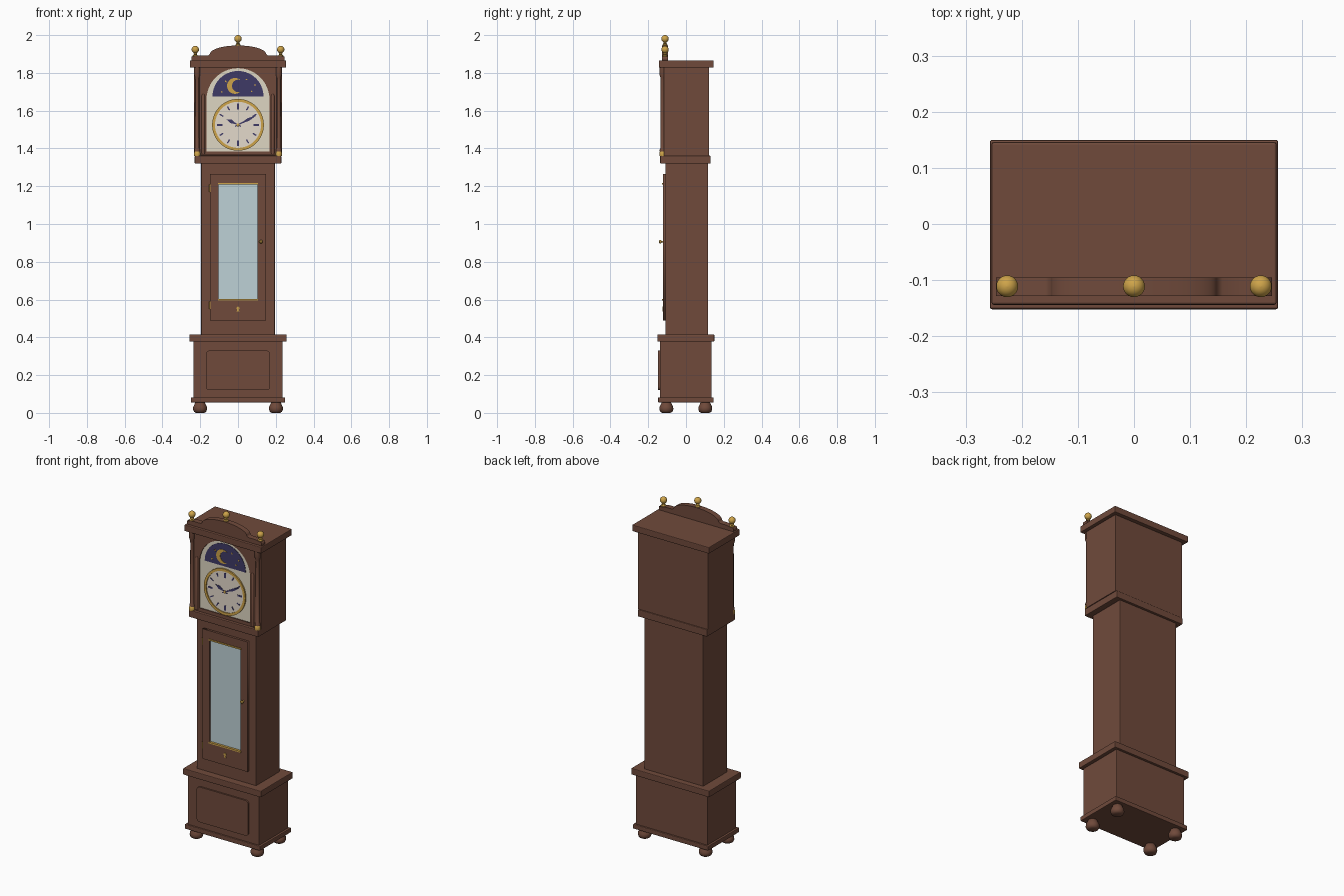
import bpy, bmesh, math
from math import sin, cos, pi, radians

if "Cube" in bpy.data.objects:
    bpy.data.objects.remove(bpy.data.objects["Cube"])


def mat(name, rgb):
    m = bpy.data.materials.new(name)
    lin = [((c / 255 + 0.055) / 1.055) ** 2.4 for c in rgb]
    m.diffuse_color = (*lin, 1)
    m.use_nodes = True
    m.node_tree.nodes["Principled BSDF"].inputs["Base Color"].default_value = m.diffuse_color
    return m


WOOD = mat("brown_wood", (112, 74, 59))
BRASS = mat("brass", (206, 164, 74))
CREAM = mat("cream_plate", (222, 214, 194))
FACE = mat("pale_dial", (228, 218, 203))
NAVY = mat("navy", (62, 58, 102))
GLASS = mat("pale_blue_glass", (190, 209, 214))


def finish(name, bm, m, loc=(0, 0, 0), smooth=False):
    me = bpy.data.meshes.new(name)
    bmesh.ops.recalc_face_normals(bm, faces=bm.faces)
    bm.to_mesh(me)
    bm.free()
    me.materials.append(m)
    ob = bpy.data.objects.new(name, me)
    ob.location = loc
    bpy.context.collection.objects.link(ob)
    if smooth:
        select(ob)
        bpy.ops.object.shade_smooth_by_angle(angle=radians(40))
    return ob


def select(ob):
    bpy.ops.object.select_all(action='DESELECT')
    ob.select_set(True)
    bpy.context.view_layer.objects.active = ob


def box(name, hx, y0, y1, z0, z1, m=WOOD, bevel=0.004, x=0):
    bm = bmesh.new()
    bmesh.ops.create_cube(bm, size=1)
    bmesh.ops.scale(bm, vec=(2 * hx, y1 - y0, z1 - z0), verts=bm.verts)
    ob = finish(name, bm, m, (x, (y0 + y1) / 2, (z0 + z1) / 2))
    if bevel:
        b = ob.modifiers.new("bevel", 'BEVEL')
        b.width, b.segments = bevel, 2
    return ob


def lathe(name, profile, loc, m, seg=24, axis='Z'):
    """Revolve (radius, height) points; axis 'Y' points toward the front."""
    bm = bmesh.new()
    rings = [[bm.verts.new((r * cos(2 * pi * i / seg), r * sin(2 * pi * i / seg), h))
              for i in range(seg)] for r, h in profile]
    for a, b in zip(rings, rings[1:]):
        for i in range(seg):
            j = (i + 1) % seg
            bm.faces.new((a[i], a[j], b[j], b[i]))
    bm.faces.new(rings[0])
    bm.faces.new(rings[-1])
    ob = finish(name, bm, m, loc, True)
    if axis == 'Y':
        ob.rotation_euler.x = pi / 2
    return ob


def plate(name, outlines, y0, y1, m, bevel=0):
    """Extrude (x, z) outlines from y0 to y1; inner outlines become holes."""
    cu = bpy.data.curves.new(name, 'CURVE')
    cu.dimensions, cu.fill_mode = '2D', 'BOTH'
    cu.extrude = (y1 - y0) / 2
    for pts in outlines:
        s = cu.splines.new('POLY')
        s.points.add(len(pts) - 1)
        for p, (x, z) in zip(s.points, pts):
            p.co = (x, z, 0, 1)
        s.use_cyclic_u = True
    cu.materials.append(m)
    ob = bpy.data.objects.new(name, cu)
    ob.location.y = (y0 + y1) / 2
    ob.rotation_euler.x = pi / 2
    bpy.context.collection.objects.link(ob)
    select(ob)
    bpy.ops.object.convert(target='MESH')
    return bpy.context.object


def arc(r, a0, a1, n, cx=0, cz=0, rz=None):
    rz = r if rz is None else rz
    return [(cx + r * cos(radians(a0 + (a1 - a0) * i / n)),
             cz + rz * sin(radians(a0 + (a1 - a0) * i / n))) for i in range(n + 1)]


def circle(r, cx, cz, n=48):
    return arc(r, 0, 360, n, cx, cz)[:-1]


def rect(hx, z0, z1):
    return [(-hx, z0), (hx, z0), (hx, z1), (-hx, z1)]


def turned(pts, angle, cz):
    a = radians(angle)
    return [(x * cos(a) - z * sin(a), cz + x * sin(a) + z * cos(a)) for x, z in pts]


# Feet
foot = [(0.022, 0), (0.032, 0.006), (0.037, 0.018), (0.036, 0.032), (0.029, 0.046), (0.024, 0.058)]
for sx in (-1, 1):
    for y in (-0.104, 0.102):
        lathe("bun_foot", foot, (sx * 0.201, y, 0), WOOD)

# Case, bottom to top
box("plinth", 0.249, -0.148, 0.146, 0.055, 0.082)
box("base_case", 0.236, -0.138, 0.136, 0.08, 0.38, bevel=0.002)
box("base_moulding", 0.257, -0.152, 0.150, 0.377, 0.415)
box("waist_case", 0.195, -0.108, 0.116, 0.41, 1.325, bevel=0.002)
box("hood_moulding", 0.229, -0.137, 0.130, 1.32, 1.362)
box("hood_case", 0.233, -0.116, 0.123, 1.36, 1.835, bevel=0.002)
box("cornice", 0.254, -0.144, 0.146, 1.828, 1.866)

# Raised base panel with rounded corners
corners = [(0.15, 0.31, 0), (-0.15, 0.31, 90), (-0.15, 0.14, 180), (0.15, 0.14, 270)]
panel = [p for cx, cz, a in corners for p in arc(0.02, a, a + 90, 6, cx, cz)]
plate("base_panel", [panel], -0.147, -0.136, WOOD)

# Waist door
plate("door_frame", [rect(0.148, 0.49, 1.265), rect(0.103, 0.60, 1.21)], -0.122, -0.107, WOOD)
box("door_glass", 0.104, -0.112, -0.107, 0.598, 1.212, GLASS, 0)
for z in (0.598, 1.212):
    box("door_brass_strip", 0.106, -0.126, -0.110, z - 0.004, z + 0.004, BRASS, 0)
for z in (0.57, 1.19):
    lathe("door_hinge", [(0.005, -0.02), (0.005, 0.02)], (-0.149, -0.118, z), BRASS, 12)
lathe("door_knob", [(0.005, 0), (0.005, 0.009), (0.009, 0.013), (0.010, 0.018), (0.005, 0.023)],
      (0.121, -0.121, 0.906), BRASS, 16, 'Y')
plate("keyhole_plate", [circle(0.008, 0, 0.555, 16)], -0.125, -0.121, BRASS)
plate("keyhole_plate_tail", [[(-0.008, 0.537), (0.008, 0.537), (0, 0.556)]], -0.124, -0.121, BRASS)

# Hood front: board with an arched opening, dial plate behind it
opening = [(-0.167, 1.385), (0.167, 1.385)] + arc(0.167, 0, 180, 32, 0, 1.658)
plate("hood_front_board", [rect(0.203, 1.365, 1.83), opening], -0.125, -0.115, WOOD)
plate("dial_plate", [opening], -0.119, -0.114, CREAM)
for sx in (-1, 1):
    lathe("hood_door_stile", [(0.009, 1.372), (0.009, 1.68), (0.004, 1.688)],
          (sx * 0.184, -0.123, 0), WOOD, 16)
    lathe("hood_column", [(0.015, 1.385), (0.015, 1.395), (0.011, 1.402), (0.010, 1.76), (0.011, 1.775),
                          (0.016, 1.79), (0.016, 1.83)], (sx * 0.216, -0.124, 0), WOOD, 20)
    lathe("column_brass_foot", [(0.016, 1.36), (0.017, 1.368), (0.016, 1.378), (0.012, 1.387)],
          (sx * 0.216, -0.124, 0), BRASS, 20)

# Moon dial
plate("night_sky", [arc(0.135, 0, 180, 40, 0, 1.675)], -0.121, -0.118, NAVY)
tip = 48
crescent = arc(0.042, tip, 360 - tip, 28, -0.016, 1.731)
(x0, z0), (x1, z1) = crescent[-1], crescent[0]
half = (z1 - z0) / 2
bulge = math.degrees(math.asin(half / 0.033))
crescent += arc(0.033, -bulge, -360 + bulge, 24, x0 + 0.033 * -cos(radians(bulge)), 1.731)[1:-1]
plate("crescent_moon", [crescent], -0.123, -0.120, BRASS)
for x, z in [(-0.085, 1.70), (0.072, 1.703), (0.09, 1.735), (0.045, 1.765), (-0.065, 1.755)]:
    star = [(x + r * sin(k * pi / 5), z + r * cos(k * pi / 5))
            for k in range(10) for r in [0.003 if k % 2 else 0.0065]]
    plate("star", [star], -0.123, -0.120, BRASS)

# Clock dial, hour marks and hands at ten past ten
CZ = 1.525
plate("clock_face", [circle(0.126, 0, CZ)], -0.121, -0.118, FACE)
plate("brass_bezel", [circle(0.137, 0, CZ), circle(0.122, 0, CZ)], -0.127, -0.118, BRASS)
for h in range(12):
    w, r0 = (0.005, 0.082) if h % 3 == 0 else (0.0035, 0.09)
    mark = [(-w, r0), (w, r0), (w, 0.112), (-w, 0.112)]
    plate("hour_mark", [turned(mark, h * 30, CZ)], -0.1225, -0.120, NAVY)
for name, angle, length, w, y in [("hour_hand", 64, 0.068, 0.010, -0.125),
                                  ("minute_hand", -63, 0.108, 0.008, -0.127)]:
    hand = [(-0.003, -0.018), (0.003, -0.018), (0.0035, length * 0.25), (w, length * 0.6),
            (0, length), (-w, length * 0.6), (-0.0035, length * 0.25)]
    plate(name, [turned(hand, angle, CZ)], y, y + 0.002, NAVY)
lathe("hand_boss", [(0.008, 0), (0.008, 0.007), (0.004, 0.010)], (0, -0.120, CZ), BRASS, 16, 'Y')

# Pediment with arched crest
crest = [(-0.246, 1.862), (0.246, 1.862), (0.246, 1.886), (0.2, 1.893), (0.158, 1.893)]
crest += arc(0.148, 0, 180, 32, 0, 1.90, 0.045)
crest += [(-0.158, 1.893), (-0.2, 1.893), (-0.246, 1.886)]
plate("pediment", [crest], -0.128, -0.095, WOOD)

# Brass finials
finial = [(0.014, -0.006), (0.014, 0.004), (0.008, 0.008), (0.011, 0.012), (0.007, 0.017)]
finial += [(0.0195 * cos(radians(a)), 0.0355 + 0.0195 * sin(radians(a))) for a in range(-68, 89, 12)]
finial += [(0.001, 0.055)]
for x, z in [(-0.226, 1.888), (0, 1.945), (0.226, 1.888)]:
    lathe("finial", finial, (x, -0.111, z), BRASS)
